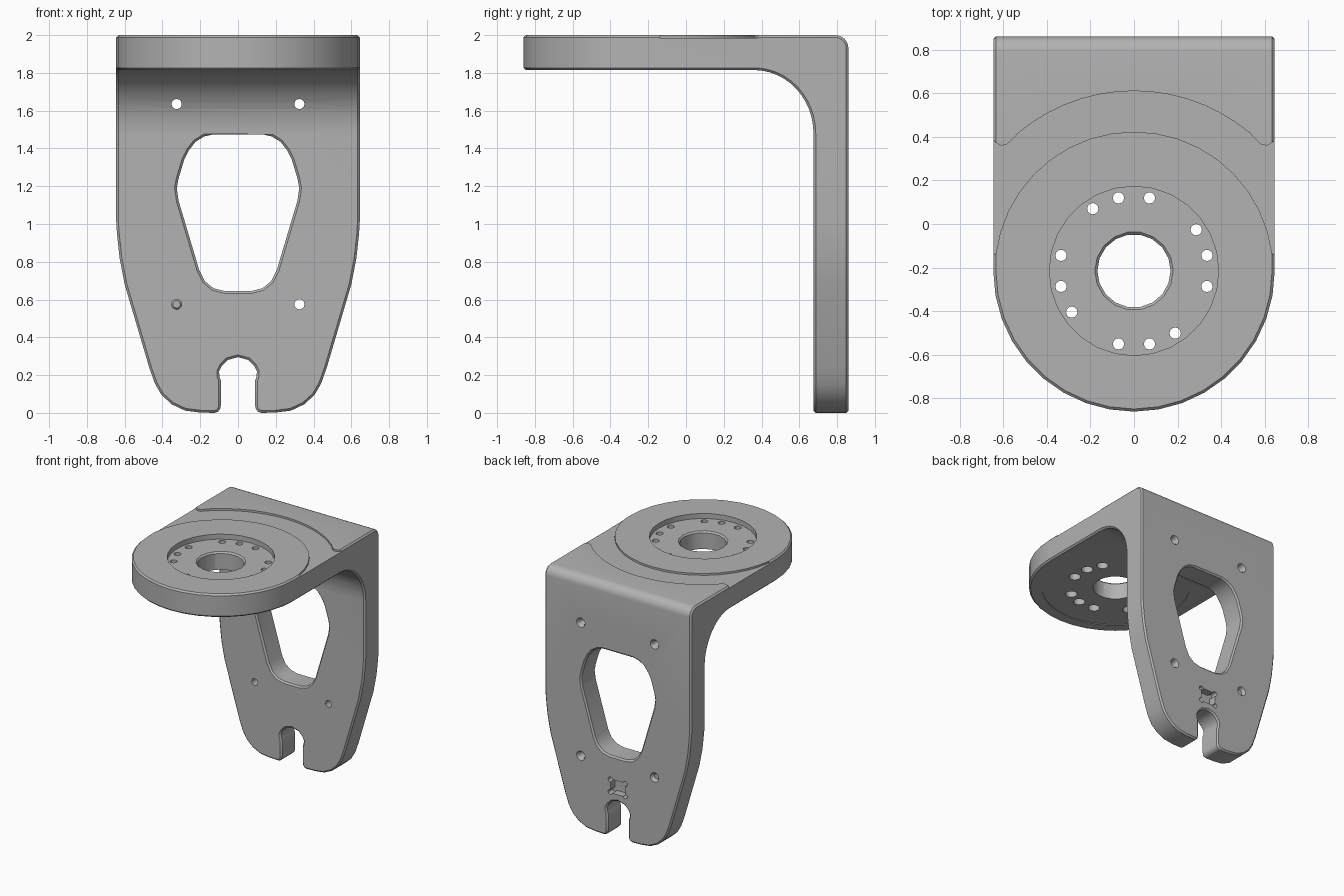
import bpy, bmesh, math

if "Cube" in bpy.data.objects:
    bpy.data.objects.remove(bpy.data.objects["Cube"])

CY = -0.215          # centre of the round flange in y
R = 0.645            # flange radius and half width of the bracket


def prism(pts, axis, lo, hi):
    """Closed prism from a 2D outline, extruded along one axis."""
    place = {'x': lambda a, b, d: (d, a, b),
             'y': lambda a, b, d: (a, d, b),
             'z': lambda a, b, d: (a, b, d)}[axis]
    bm = bmesh.new()
    low = [bm.verts.new(place(a, b, lo)) for a, b in pts]
    high = [bm.verts.new(place(a, b, hi)) for a, b in pts]
    bm.faces.new(low)
    bm.faces.new(high[::-1])
    n = len(pts)
    for i in range(n):
        j = (i + 1) % n
        bm.faces.new((low[i], low[j], high[j], high[i]))
    bmesh.ops.recalc_face_normals(bm, faces=bm.faces)
    mesh = bpy.data.meshes.new("part")
    bm.to_mesh(mesh)
    bm.free()
    ob = bpy.data.objects.new("part", mesh)
    bpy.context.collection.objects.link(ob)
    return ob


def arc(cx, cy, rx, ry, a0, a1, n):
    return [(cx + rx * math.cos(math.radians(a0 + (a1 - a0) * i / n)),
             cy + ry * math.sin(math.radians(a0 + (a1 - a0) * i / n))) for i in range(n + 1)]


def circle(cx, cy, r, n):
    return arc(cx, cy, r, r, 0, 360, n)[:-1]


def mirrored(pts):
    """Complete a right-half outline with its mirror image in x."""
    return pts + [(-x, y) for x, y in reversed(pts) if abs(x) > 1e-6]


def apply(ob, mod):
    bpy.context.view_layer.objects.active = ob
    bpy.ops.object.modifier_apply(modifier=mod.name)


def boolean(ob, tool, op='DIFFERENCE'):
    mod = ob.modifiers.new("cut", 'BOOLEAN')
    mod.operation = op
    mod.solver = 'EXACT'
    mod.object = tool
    apply(ob, mod)
    bpy.data.objects.remove(tool)


def cone(cx, cy, r0, r1, axis, lo, hi, n):
    """Tapered round cutter, r0 at lo and r1 at hi."""
    ob = prism(circle(cx, cy, r0, n), axis, lo, hi)
    for v in list(ob.data.vertices)[n:]:
        k = r1 / r0
        v.co.x = cx + (v.co.x - cx) * k
        if axis == 'z':
            v.co.y = cy + (v.co.y - cy) * k
        else:
            v.co.z = cy + (v.co.z - cy) * k
    return ob


# bent plate: L-shaped side profile (y, z)
profile = [(-0.95, 2.0), (-0.95, 1.815)]
profile += arc(0.36, 1.48, 0.315, 0.335, 90, 0, 12)
profile += [(0.675, -0.1), (0.86, -0.1)]
profile += arc(0.79, 1.93, 0.07, 0.07, 0, 90, 6)
bracket = prism(profile, 'x', -0.8, 0.8)
bracket.name = "angle_bracket"

# plan outline: round flange running into straight sides
plan = [(R, 0.95), (-R, 0.95)] + arc(0, CY, R, R, 180, 360, 18)
boolean(bracket, prism(plan, 'z', -0.3, 2.3), 'INTERSECT')

# front outline: tapered foot with an open slot
foot = [(0, 0.295), (0.055, 0.28), (0.085, 0.25), (0.1, 0.22), (0.098, 0.19),
        (0.09, 0.17), (0.09, 0.045), (0.094, 0.022), (0.106, 0.006), (0.125, 0.0),
        (0.2, 0.002), (0.28, 0.012), (0.35, 0.045), (0.405, 0.095), (0.44, 0.155),
        (0.47, 0.24), (0.60, 0.68), (0.627, 0.82), (0.641, 0.95), (0.65, 1.1), (0.75, 2.2)]
boolean(bracket, prism(mirrored(foot), 'y', -1.1, 1.1), 'INTERSECT')

# large window in the upright
window = [(0.13, 1.475), (0.18, 1.463), (0.225, 1.435), (0.26, 1.39), (0.285, 1.34),
          (0.315, 1.24), (0.324, 1.19), (0.315, 1.125), (0.205, 0.755), (0.175, 0.697),
          (0.13, 0.66), (0.07, 0.645)]
boolean(bracket, prism(mirrored(window), 'y', 0.4, 1.0))

# chamfer all the outer edges
bev = bracket.modifiers.new("chamfer", 'BEVEL')
bev.width = 0.012
bev.segments = 1
bev.limit_method = 'ANGLE'
bev.angle_limit = math.radians(42)
bev.use_clamp_overlap = False
apply(bracket, bev)

# shallow step between the flange and the rear of the top
hook = [(0.7, 0.43), (0.632, 0.372), (0.61, 0.36), (0.585, 0.363), (0.56, 0.385)]
step = hook + arc(0, CY, 0.825, 0.825, 50, 130, 14)
step += [(-x, y) for x, y in reversed(hook)] + [(-0.7, -0.14)]
step += arc(0, CY, 0.638, 0.638, 173, 7, 18) + [(0.7, -0.14)]
boolean(bracket, prism(step, 'z', 1.985, 2.1))

# round recess on top, faint recess below, centre bore with chamfers
boolean(bracket, prism(circle(0, CY, 0.388, 28), 'z', 1.96, 2.1))
boolean(bracket, prism(circle(0, CY, 0.55, 32), 'z', 1.7, 1.82))
boolean(bracket, prism(circle(0, CY, 0.168, 18), 'z', 1.6, 2.2))
boolean(bracket, cone(0, CY, 0.164, 0.19, 'z', 1.944, 1.97, 18))

# ring of bolt holes, counterbored from below
for quarter in range(4):
    for a in (-12, 12, 33.5):
        t = math.radians(quarter * 90 + a)
        x, y = 0.342 * math.cos(t), CY + 0.342 * math.sin(t)
        boolean(bracket, prism(circle(x, y, 0.026, 12), 'z', 1.6, 2.2))
        boolean(bracket, prism(circle(x, y, 0.044, 12), 'z', 1.6, 1.90))

# four screw holes in the upright, countersunk at the back
for x in (-0.325, 0.325):
    for z in (0.575, 1.635):
        boolean(bracket, prism(circle(x, z, 0.027, 12), 'y', 0.4, 1.1))
        boolean(bracket, cone(x, z, 0.02, 0.045, 'y', 0.835, 0.87, 12))

# small blind pocket at the back with rounded corner reliefs
boolean(bracket, prism([(-0.065, 0.35), (0.065, 0.35), (0.065, 0.46), (-0.065, 0.46)],
                       'y', 0.80, 1.0))
for x in (-0.065, 0.065):
    for z in (0.355, 0.455):
        boolean(bracket, prism(circle(x, z, 0.02, 10), 'y', 0.80, 1.0))

# one plain grey finish
grey = bpy.data.materials.new("plain grey")
grey.diffuse_color = (0.45, 0.45, 0.45, 1)
grey.use_nodes = True
grey.node_tree.nodes["Principled BSDF"].inputs["Base Color"].default_value = grey.diffuse_color
bracket.data.materials.clear()
bracket.data.materials.append(grey)
for p in bracket.data.polygons:
    p.material_index = 0

bpy.ops.object.select_all(action='DESELECT')
bracket.select_set(True)
bpy.context.view_layer.objects.active = bracket
bpy.ops.object.shade_smooth_by_angle(angle=math.radians(37))
